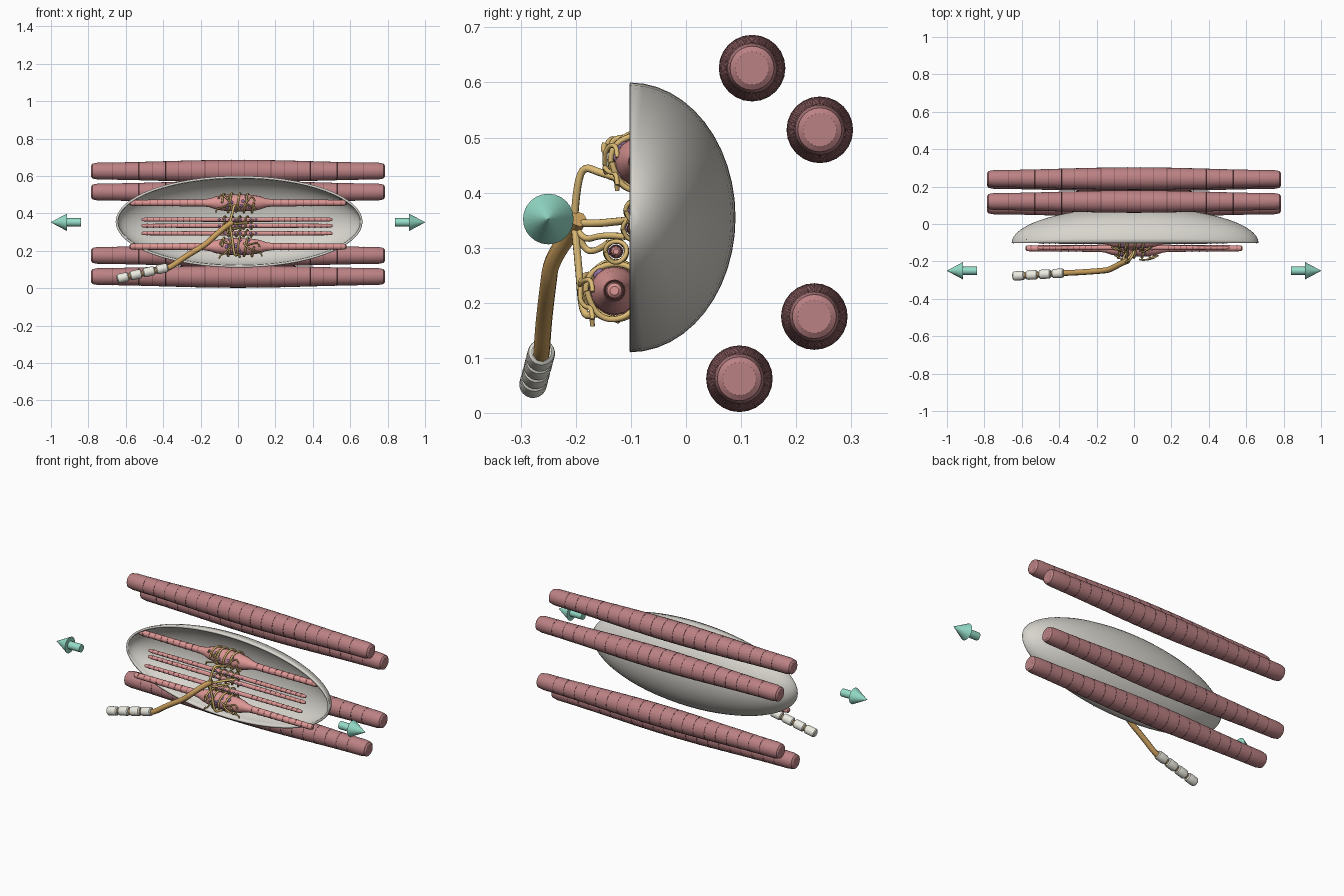
import bpy, bmesh, math, random
from mathutils import Vector, Matrix

if "Cube" in bpy.data.objects:
    bpy.data.objects.remove(bpy.data.objects["Cube"])
random.seed(4)


def mat(name, rgb):
    m = bpy.data.materials.new(name)
    m.diffuse_color = (*rgb, 1)
    m.use_nodes = True
    m.node_tree.nodes["Principled BSDF"].inputs["Base Color"].default_value = m.diffuse_color
    return m


MUSCLE = mat("muscle", (0.50, 0.22, 0.23))
BAND = mat("muscle_band", (0.20, 0.08, 0.09))
PINK = mat("inner_fiber", (0.72, 0.31, 0.30))
PINK_BAND = mat("inner_band", (0.42, 0.15, 0.15))
SHELL = mat("capsule", (0.68, 0.66, 0.61))
NERVE = mat("nerve", (0.60, 0.35, 0.11))
COIL = mat("nerve_ending", (0.72, 0.50, 0.18))
MYELIN = mat("myelin", (0.85, 0.84, 0.76))
PURPLE = mat("nucleus", (0.30, 0.17, 0.38))
TEAL = mat("arrow", (0.30, 0.72, 0.58))


def finish(bm, name, material, angle=35):
    bmesh.ops.recalc_face_normals(bm, faces=bm.faces)
    me = bpy.data.meshes.new(name)
    bm.to_mesh(me)
    bm.free()
    ob = bpy.data.objects.new(name, me)
    bpy.context.collection.objects.link(ob)
    me.materials.append(material)
    bpy.ops.object.select_all(action='DESELECT')
    ob.select_set(True)
    bpy.context.view_layer.objects.active = ob
    bpy.ops.object.shade_smooth_by_angle(angle=math.radians(angle))
    return ob


def lathe(bm, profile, loc, segs=24, rot=None):
    """Capped surface of revolution about x; profile is (x, r)."""
    M = Matrix.Translation(loc) @ (rot or Matrix())
    rings = [[bm.verts.new(M @ Vector((x, r * math.cos(2 * math.pi * i / segs),
                                       r * math.sin(2 * math.pi * i / segs))))
              for i in range(segs)] for x, r in profile]
    for a, b in zip(rings, rings[1:]):
        for i in range(segs):
            j = (i + 1) % segs
            bm.faces.new((a[i], a[j], b[j], b[i]))
    bm.faces.new(rings[0])
    bm.faces.new(rings[-1])


def tube(name, pts, r, material, res=4):
    cu = bpy.data.curves.new(name, 'CURVE')
    cu.dimensions = '3D'
    cu.bevel_depth, cu.bevel_resolution, cu.use_fill_caps = r, 2, True
    cu.resolution_u = res
    sp = cu.splines.new('NURBS')
    sp.points.add(len(pts) - 1)
    for p, c in zip(sp.points, pts):
        p.co = (*c, 1)
    sp.order_u, sp.use_endpoint_u = 3, True
    cu.materials.append(material)
    ob = bpy.data.objects.new(name, cu)
    bpy.context.collection.objects.link(ob)
    return ob


# Large outer muscle fibers with dark striation bands
def outer_r(x):
    return 0.045 + 0.015 * math.cos(math.pi * x / 1.6) ** 2


for n, (y, z) in enumerate([(0.12, 0.626), (0.243, 0.514), (0.233, 0.175), (0.097, 0.062)]):
    xs = [-0.75 + 1.5 * i / 24 for i in range(25)]
    prof = [(-0.785, 0.03), (-0.778, 0.04)] + [(x, outer_r(x)) for x in xs] + [(0.778, 0.04), (0.785, 0.03)]
    bm = bmesh.new()
    lathe(bm, prof, (0, y, z))
    finish(bm, f"outer_muscle_fiber_{n}", MUSCLE)
    bm = bmesh.new()
    for i in range(20):
        x = -0.67 + 1.34 * i / 19
        r = outer_r(x)
        lathe(bm, [(x - .003, r - .003), (x - .0015, r + .0006), (x + .0015, r + .0006), (x + .003, r - .003)], (0, y, z))
    finish(bm, f"outer_fiber_bands_{n}", BAND)

# Capsule: half of a hollow ellipsoid, open to the front
bm = bmesh.new()
bmesh.ops.create_uvsphere(bm, u_segments=48, v_segments=32, radius=1)
bmesh.ops.rotate(bm, verts=bm.verts, matrix=Matrix.Rotation(math.pi / 2, 3, 'Y'))
bmesh.ops.bisect_plane(bm, geom=bm.verts[:] + bm.edges[:] + bm.faces[:], dist=1e-4,
                       plane_co=(0, 0, 0), plane_no=(0, -1, 0), clear_outer=True)
bmesh.ops.transform(bm, verts=bm.verts,
                    matrix=Matrix.Translation((0.006, -0.102, 0.355)) @ Matrix.Diagonal((0.66, 0.192, 0.245, 1)))
capsule = finish(bm, "capsule_shell", SHELL)
if sum(f.normal.dot(f.center - Vector((0, -0.102, 0.355))) for f in capsule.data.polygons) < 0:
    capsule.data.flip_normals()
sol = capsule.modifiers.new("thickness", 'SOLIDIFY')
sol.thickness, sol.offset = 0.012, -1


# Slim inner fibers with bands
def inner_fiber(name, half, r, y, z, bag=False, cx=0):
    side = [(half, r * .5), (half - .005, r * .85), (half - .02, r), (0.18, r * 1.2)]
    if bag:
        side += [(0.15, .024), (0.115, .036), (0.07, .043), (0.02, .045)]
    prof = [(-x, q) for x, q in side] + [(x, q) for x, q in reversed(side)]
    bm = bmesh.new()
    lathe(bm, prof, (cx, y, z), 16)
    finish(bm, name, PINK)
    bm = bmesh.new()
    for s in (-1, 1):
        for i in range(10):
            x = s * (0.19 + (half - 0.22) * i / 9)
            q = r * (1.2 - .2 * (abs(x) - .18) / (half - .2)) + .001
            lathe(bm, [(x - .003, q), (x + .003, q)], (cx, y, z), 16)
    finish(bm, name + "_bands", PINK_BAND)


BAGS = [(-0.085, 0.456), (-0.13, 0.222)]
CHAINS = [(-0.09, 0.367), (-0.095, 0.334), (-0.127, 0.293)]
for n, (y, z) in enumerate(BAGS):
    inner_fiber(f"bag_fiber_{n}", 0.58, 0.016, y, z, True)
    # cluster of nuclei showing at the front of the bag
    bm = bmesh.new()
    for i in range(14):
        a = random.uniform(-1.0, 1.0)
        p = (random.uniform(-.075, .075), y - .04 * math.cos(a), z + .04 * math.sin(a))
        bmesh.ops.create_icosphere(bm, subdivisions=2, radius=0.0095, matrix=Matrix.Translation(p))
    finish(bm, f"bag_nuclei_{n}", PURPLE, 60)
for n, (y, z) in enumerate(CHAINS):
    inner_fiber(f"chain_fiber_{n}", 0.51, 0.010, y, z, cx=-0.005)
    bm = bmesh.new()
    for i in range(8):
        bmesh.ops.create_icosphere(bm, subdivisions=2, radius=0.007,
                                   matrix=Matrix.Translation((-0.1 + i * .028, y - .009, z)))
    finish(bm, f"chain_nuclei_{n}", PURPLE, 60)


# Spiral nerve endings around the middle of each fiber
def spiral(name, y, z, r, half, turns, tr):
    k = turns * 10
    pts = []
    for i in range(k + 1):
        a = 2 * math.pi * i / 10
        q = r * (1 + .06 * math.sin(i * 1.7))
        pts.append((-half + 2 * half * i / k, y - q * math.cos(a), z + q * math.sin(a)))
    tube(name, pts, tr, COIL)


for n, (y, z) in enumerate(BAGS):
    spiral(f"bag_spiral_ending_{n}", y, z, 0.053, 0.085, 4, 0.0055)
for n, (y, z) in enumerate(CHAINS):
    spiral(f"chain_spiral_ending_{n}", y, z, 0.020, 0.08, 4, 0.0042)

# Branches from the nerve hub to each spiral
HUB = (-0.045, -0.203, 0.345)
tube("upper_branch", [HUB, (-.03, -.2, .40), (-.02, -.188, .45), (0, -.155, .435), (.01, -.10, .42)], .007, COIL)
tube("lower_branch", [HUB, (-.03, -.195, .27), (-.02, -.188, .17), (0, -.16, .185), (.01, -.12, .168)], .007, COIL)
tube("middle_branch", [HUB, (-.02, -.17, .343), (.02, -.12, .348), (.05, -.1, .35)], .007, COIL)
tube("chain_branch_0", [HUB, (-.04, -.19, .31), (0, -.15, .325), (.02, -.11, .32)], .006, COIL)
tube("chain_branch_1", [HUB, (-.06, -.19, .30), (-.05, -.165, .29), (-.03, -.14, .31)], .006, COIL)

# Loose spray endings with hooked tips
for n, (y, z) in enumerate(BAGS):
    up = 1 if n == 0 else -1
    for i, s in enumerate((-1, 1, -1, 1)):
        x0, x1 = s * .03, s * random.uniform(.07, .14)
        h = (.042, .03, -.03, -.02)[i] * up
        tube(f"spray_ending_{n}_{i}", [
            (x0, y - .06, z - .02 * up), (x0 + s * .02, y - .065, z + h * .3),
            (x1 - s * .02, y - .055, z + h), (x1, y - .04, z + h),
            (x1 + s * .006, y - .04, z + h - .022)], .0045, COIL)
tube("hook_ending", [(-.04, -.10, .50), (-.045, -.13, .503), (-.05, -.14, .475),
                     (-.055, -.153, .475), (-.055, -.147, .49)], .005, COIL)

# Main nerve trunk
tube("nerve_trunk", [(-.03, -.195, .352), (-.06, -.205, .335), (-.13, -.245, .275), (-.17, -.25, .235),
                     (-.28, -.258, .17), (-.36, -.262, .112), (-.40, -.263, .10), (-.64, -.279, .052)], .0155, NERVE, 6)

# Myelin sleeves along the outer nerve
a, b = Vector((-.375, -.262, .111)), Vector((-.655, -.279, .047))
d = b - a
L = d.length
rot = Vector((1, 0, 0)).rotation_difference(d).to_matrix().to_4x4()
for i in range(4):
    l = L / 4 - .008
    bm = bmesh.new()
    lathe(bm, [(0, .018), (.005, .0235), (.012, .025), (l - .012, .025), (l - .005, .0235), (l, .018)],
          a + d * (i / 4), 20, rot)
    finish(bm, f"myelin_sleeve_{i}", MYELIN)

# Stretch direction arrows
for side, s in (("left", -1), ("right", 1)):
    bm = bmesh.new()
    lathe(bm, [(s * .84, .022), (s * .915, .022), (s * .915, .046), (s * 1.0, .001)], (0, -.25, .352))
    finish(bm, f"stretch_arrow_{side}", TEAL)
